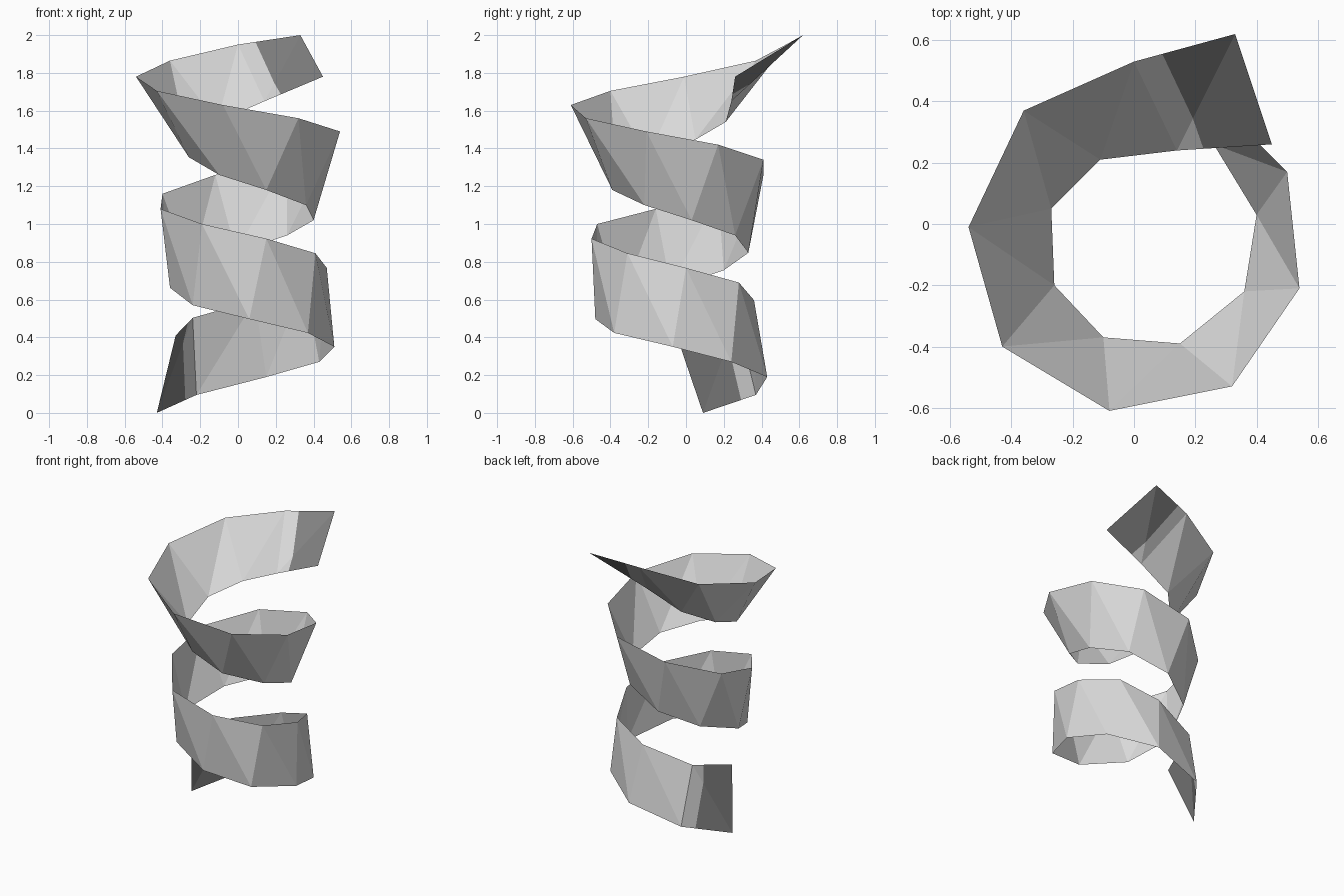
import bpy
import bmesh
from mathutils import Vector

cube = bpy.data.objects.get("Cube")
if cube:
    bpy.data.objects.remove(cube, do_unlink=True)


def make_material(name, value):
    mat = bpy.data.materials.new(name)
    mat.use_nodes = True
    colour = (value, value, value, 1.0)
    mat.diffuse_color = colour
    mat.node_tree.nodes["Principled BSDF"].inputs["Base Color"].default_value = colour
    return mat


def height_at(keys, step):
    """Linear height between (step, height) keys."""
    for (s0, h0), (s1, h1) in zip(keys, keys[1:]):
        if step <= s1:
            return h0 + (h1 - h0) * (step - s0) / (s1 - s0)


# Plan paths of the two ribbon borders, winding down from the top end
upper_path = [
    (.33, .62), (0, .53), (-.36, .37), (-.54, -.01), (-.43, -.4), (-.08, -.61), (.32, -.53),
    (.54, -.21), (.5, .17), (.26, .41), (-.12, .41), (-.4, .17), (-.41, -.16), (-.19, -.47),
    (.15, -.5), (.41, -.31), (.47, 0), (.35, .28), (.09, .36), (-.24, .27), (-.33, -.05)]
lower_path = [
    (.45, .26), (.14, .24), (-.11, .21), (-.27, .05), (-.26, -.2), (-.1, -.37), (.15, -.39),
    (.36, -.22), (.4, .03), (.26, .26), (-.01, .33), (-.25, .2), (-.36, -.08), (-.24, -.35),
    (.06, -.48), (.37, -.38), (.51, -.07), (.43, .24), (.15, .43), (-.22, .37), (-.43, .09)]

# Descent of each border
upper_heights = [(0, 2), (1, 1.95), (3, 1.78), (5, 1.63), (8, 1.42), (10, 1.26),
                 (11, 1.16), (13, 1), (17, .69), (20, .41)]
lower_heights = [(0, 1.78), (1, 1.65), (2, 1.54), (5, 1.26), (9, .94), (13, .57),
                 (16, .35), (18, .19), (20, 0)]


def border(bm, path, heights):
    return [bm.verts.new((x, y, height_at(heights, i))) for i, (x, y) in enumerate(path)]


# Spiral ribbon: one folded pair of triangles per step
bm = bmesh.new()
upper = border(bm, upper_path, upper_heights)
lower = border(bm, lower_path, lower_heights)
pairs = []
for i in range(len(upper) - 1):
    pairs.append([
        bm.faces.new((upper[i], lower[i], lower[i + 1])),
        bm.faces.new((upper[i], lower[i + 1], upper[i + 1])),
    ])
bm.normal_update()


def paint_tip(faces, tip, inner):
    """Cut across the end step of the ribbon and darken the tip side."""
    share = 0.72
    a = upper[tip].co.lerp(upper[inner].co, share)
    b = lower[tip].co.lerp(lower[inner].co, share)
    across = a - b
    facing = sum((f.normal for f in faces), Vector())
    direction = across.cross(facing).normalized()
    if direction.dot(upper[tip].co - a) < 0:
        direction.negate()
    edges = {e for f in faces for e in f.edges}
    verts = {v for f in faces for v in f.verts}
    cut = bmesh.ops.bisect_plane(
        bm, geom=list(verts) + list(edges) + list(faces),
        dist=0.0001, plane_co=(a + b) / 2, plane_no=direction)
    for item in cut["geom"]:
        if isinstance(item, bmesh.types.BMFace):
            if direction.dot(item.calc_center_median() - a) > 0:
                item.material_index = 1


# Dark tips at both ends
last = len(upper) - 1
paint_tip(pairs[0], 0, 1)
paint_tip(pairs[-1], last, last - 1)

mesh = bpy.data.meshes.new("spiral_ribbon")
bm.to_mesh(mesh)
bm.free()
mesh.materials.append(make_material("light grey", 0.7))
mesh.materials.append(make_material("dark grey", 0.22))
ribbon = bpy.data.objects.new("spiral_ribbon", mesh)
bpy.context.collection.objects.link(ribbon)
